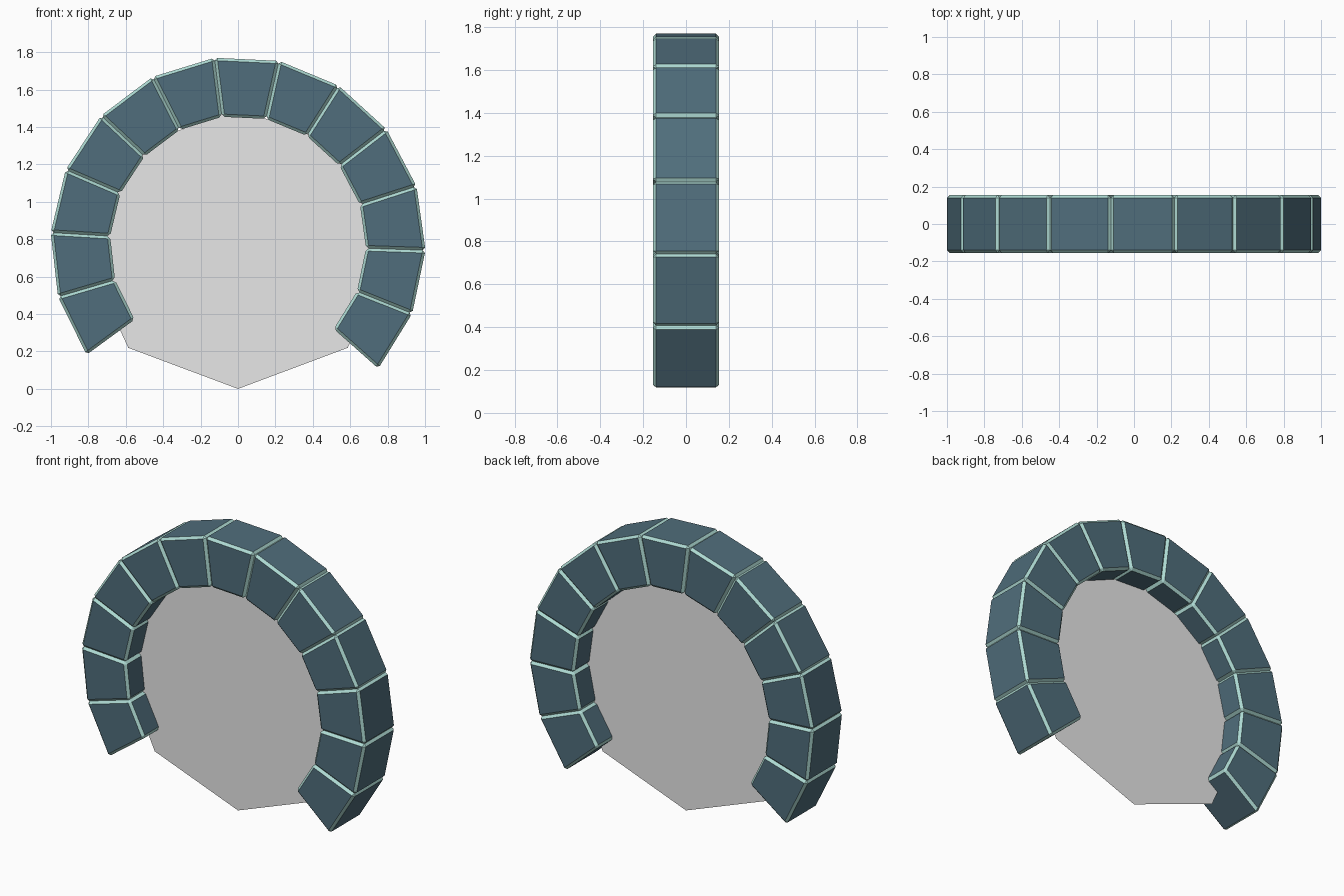
import bpy, bmesh, math
from mathutils import Matrix

default = bpy.data.objects.get("Cube")
if default:
    bpy.data.objects.remove(default, do_unlink=True)


def material(name, rgb):
    mat = bpy.data.materials.new(name)
    mat.use_nodes = True
    mat.diffuse_color = (*rgb, 1)
    mat.node_tree.nodes["Principled BSDF"].inputs["Base Color"].default_value = (*rgb, 1)
    return mat


def finish(bm, name, mats):
    bmesh.ops.recalc_face_normals(bm, faces=bm.faces)
    mesh = bpy.data.meshes.new(name)
    bm.to_mesh(mesh)
    bm.free()
    for mat in mats:
        mesh.materials.append(mat)
    return mesh


def place(name, mesh, location, turn=0):
    obj = bpy.data.objects.new(name, mesh)
    obj.location = location
    obj.rotation_euler.y = -turn
    bpy.context.collection.objects.link(obj)


stone_mat = material("dark teal stone", (0.08, 0.155, 0.2))
edge_mat = material("pale mint edge", (0.42, 0.70, 0.65))
disc_mat = material("light grey", (0.8, 0.8, 0.8))

INNER, OUTER, DEPTH, CHAMFER = 0.685, 1.003, 0.31, 0.015
CENTRE_Z = 0.775
COUNT = 13
FIRST, STEP = math.radians(-41.6), math.radians(19.83)

# One wedge-shaped stone with pale chamfered edges
bm = bmesh.new()
bmesh.ops.create_cube(bm, size=1)
for v in bm.verts:
    radius = OUTER if v.co.x > 0 else INNER
    angle = v.co.z * STEP
    v.co = (radius * math.cos(angle), v.co.y * DEPTH, radius * math.sin(angle))
bmesh.ops.bevel(bm, geom=bm.edges[:], offset=CHAMFER, segments=1,
                affect='EDGES', profile=0.5, material=1)
stone = finish(bm, "ring_stone", [stone_mat, edge_mat])

# Open ring of stones
for i in range(COUNT):
    place(f"ring_stone_{i + 1}", stone, (0, 0, CENTRE_Z), FIRST + (i + 0.5) * STEP)

# Thin eight-sided sheet filling the ring
bm = bmesh.new()
bmesh.ops.create_circle(bm, cap_ends=True, segments=8, radius=1)
bmesh.ops.transform(bm, verts=bm.verts, matrix=(
    Matrix.Diagonal((0.83, 1, 0.75, 1)) @ Matrix.Rotation(math.pi / 2, 4, 'X')))
place("portal_sheet", finish(bm, "portal_sheet", [disc_mat]), (0, 0, 0.75))
